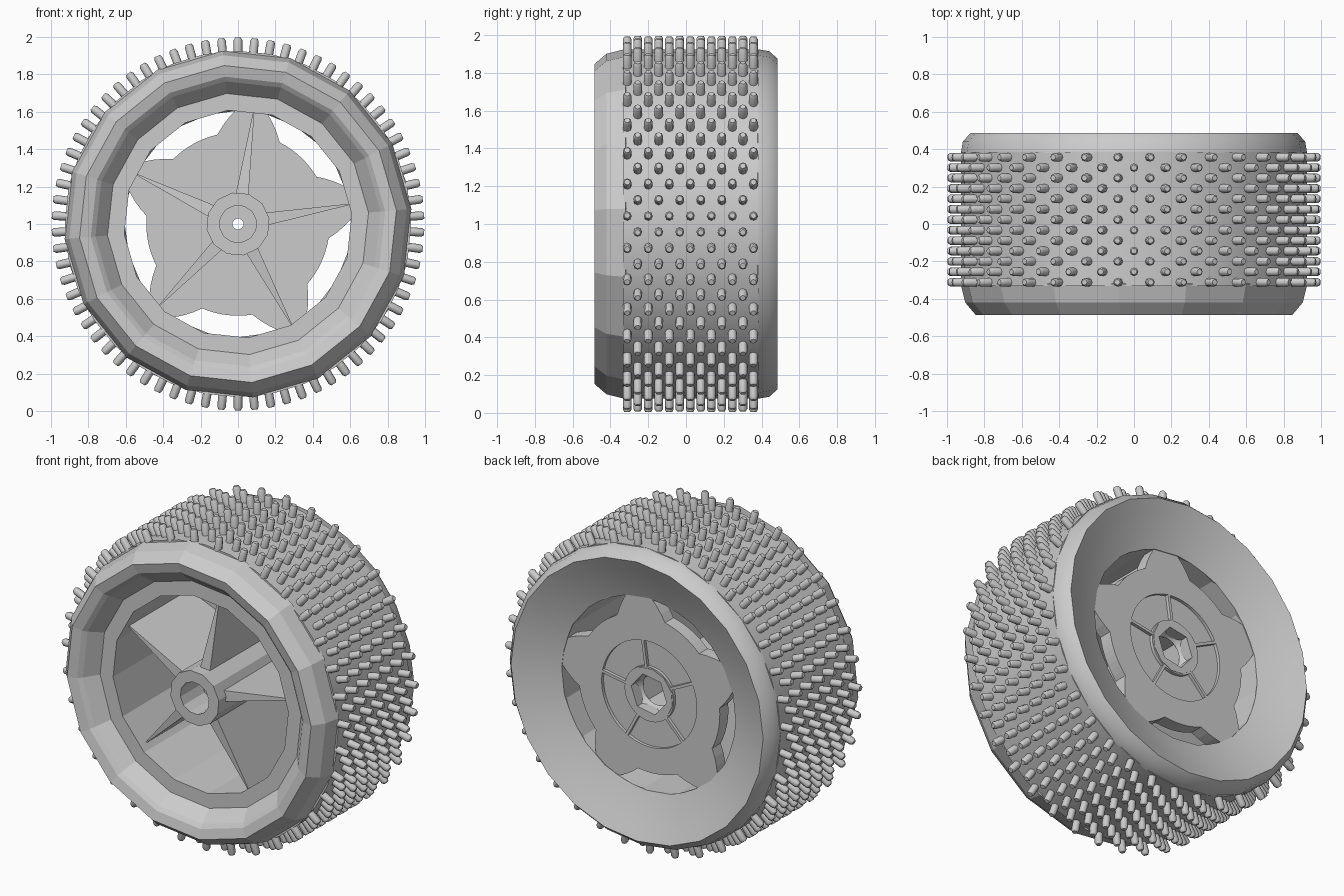
import bpy, bmesh, math
from math import cos, sin, pi, radians
from mathutils import Vector

cube = bpy.data.objects.get("Cube")
if cube:
    bpy.data.objects.remove(cube)

grey = bpy.data.materials.new("plain_grey")
grey.use_nodes = True
COLOUR = (0.6, 0.6, 0.6, 1)
grey.diffuse_color = COLOUR
grey.node_tree.nodes["Principled BSDF"].inputs["Base Color"].default_value = COLOUR

AXLE = Vector((0, 0, 1))
FINS = [radians(10 + 72 * k) for k in range(5)]


def finish(name, bm, smooth=None):
    bmesh.ops.recalc_face_normals(bm, faces=bm.faces)
    mesh = bpy.data.meshes.new(name)
    bm.to_mesh(mesh)
    bm.free()
    mesh.materials.append(grey)
    ob = bpy.data.objects.new(name, mesh)
    ob.location = AXLE
    bpy.context.collection.objects.link(ob)
    if smooth:
        bpy.ops.object.select_all(action='DESELECT')
        bpy.context.view_layer.objects.active = ob
        ob.select_set(True)
        bpy.ops.object.shade_smooth_by_angle(angle=radians(smooth))


def polar(a, r, y, t=0):
    """Point at angle a, radius r, depth y, pushed sideways by t."""
    return Vector((cos(a) * r - sin(a) * t, y, sin(a) * r + cos(a) * t))


def lathe(name, profile, n, phase=0, smooth=None):
    """Turn a closed (radius, depth) outline about the axle; a radius may depend on the step."""
    bm = bmesh.new()
    rows = []
    for r, y in profile:
        rows.append([bm.verts.new(polar(phase + 2 * pi * i / n, r(i) if callable(r) else r, y))
                     for i in range(n)])
    for p, q in zip(rows, rows[1:] + rows[:1]):
        for i in range(n):
            j = (i + 1) % n
            bm.faces.new((p[i], p[j], q[j], q[i]))
    finish(name, bm, smooth)


# Tyre: tread band, faceted front sidewall, rounded back sidewall
lathe("tread_band", [(0.925, -0.33), (0.925, 0.385), (0.88, 0.385), (0.88, -0.33)], 32, smooth=15)
lathe("front_sidewall", [(0.93, -0.32), (0.905, -0.42), (0.85, -0.485), (0.79, -0.47),
                         (0.765, -0.45), (0.76, -0.3), (0.88, -0.3)], 16, phase=radians(5))
lathe("back_sidewall", [(0.88, 0.36), (0.925, 0.38), (0.915, 0.44), (0.875, 0.485), (0.8, 0.45),
                        (0.7, 0.405), (0.605, 0.37), (0.62, 0.33)], 24, smooth=35)

# Rim: sloped front lip, flat ledge and barrel
lathe("rim_barrel", [(0.765, -0.45), (0.7, -0.37), (0.61, -0.37), (0.61, 0.37),
                     (0.64, 0.37), (0.66, -0.32), (0.765, -0.34)], 16, phase=radians(5))


# Thick star disc with five tabs and a sunken ring on its back
def star(i):
    d = i * 4 % 72
    d = min(d, 72 - d)
    return 0.61 if d <= 8 else max(0.49, 0.61 - (d - 8) * 0.01)


lathe("star_disc", [(0.1, 0.28), (star, 0.28), (star, 0.365), (0.33, 0.365), (0.33, 0.345),
                    (0.17, 0.345), (0.17, 0.365), (0.15, 0.365)], 90, phase=FINS[0] + radians(1))


# Hub with round front socket, axle hole and hexagonal back socket
def hexagon(i):
    return 0.125 if i % 2 == 0 else 0.125 * cos(pi / 6)


lathe("hub", [(0.17, -0.43), (0.1, -0.43), (0.1, -0.22), (0.03, -0.22), (0.03, 0.1),
              (hexagon, 0.1), (hexagon, 0.368), (0.165, 0.368)], 12, phase=FINS[0], smooth=20)


def wedge(name, a, r0, r1, w0, w1, fronts, back):
    """Radial plate that narrows from r0 to r1."""
    bm = bmesh.new()
    ends = []
    for r, w, y in ((r0, w0, fronts[0]), (r1, w1, fronts[1])):
        ends.append([bm.verts.new(polar(a, r, d, t))
                     for d, t in ((y, -w), (y, w), (back, w), (back, -w))])
    for i in range(4):
        j = (i + 1) % 4
        bm.faces.new((ends[0][i], ends[0][j], ends[1][j], ends[1][i]))
    for end in ends:
        bm.faces.new(end)
    finish(name, bm)


# Fins inside the rim and ribs across the sunken ring
for k, a in enumerate(FINS):
    wedge(f"fin_{k + 1}", a, 0.14, 0.61, 0.035, 0.003, (-0.36, -0.31), 0.3)
    wedge(f"back_rib_{k + 1}", a, 0.165, 0.335, 0.009, 0.009, (0.34, 0.34), 0.365)

# Tread pins: staggered rows of small rounded pegs
bm = bmesh.new()
SIDES = 8
COLUMNS = 70
for step in range(COLUMNS):
    a = pi / 2 + step * 2 * pi / COLUMNS
    for row in range(13):
        if (row + step) % 2 == 0:
            continue
        y = 0.357 - row * 0.0557
        rings = []
        for h, r in ((0.89, 0.023), (0.982, 0.023), (0.996, 0.015)):
            rings.append([bm.verts.new(polar(a, h, y + r * cos(2 * pi * s / SIDES),
                                             r * sin(2 * pi * s / SIDES))) for s in range(SIDES)])
        for p, q in zip(rings, rings[1:]):
            for s in range(SIDES):
                t = (s + 1) % SIDES
                bm.faces.new((p[s], p[t], q[t], q[s]))
        bm.faces.new(rings[0])
        bm.faces.new(rings[-1])
finish("tread_pins", bm, smooth=50)
